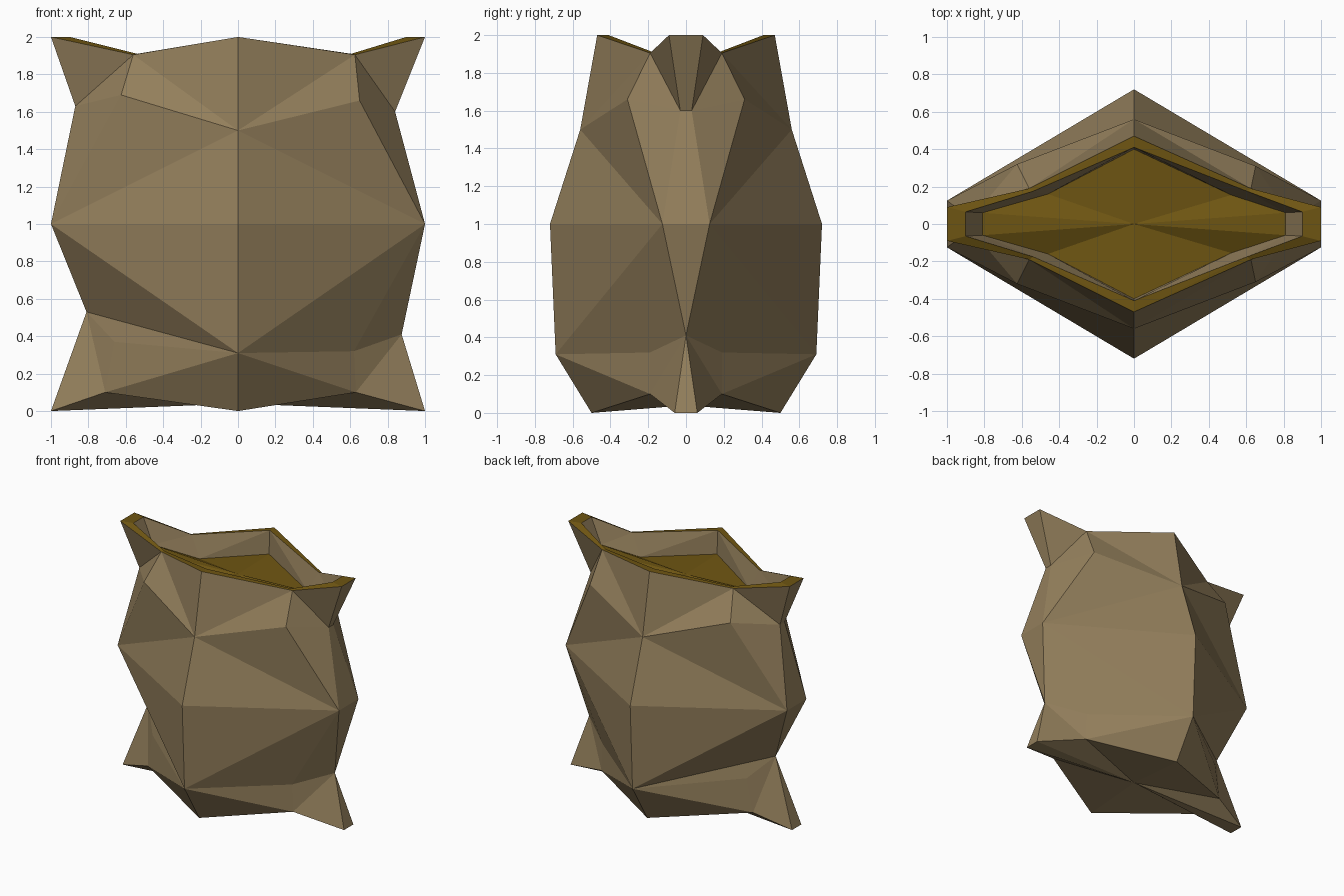
import bpy, bmesh

if "Cube" in bpy.data.objects:
    bpy.data.objects.remove(bpy.data.objects["Cube"])

# Profiles run up the outside, over the rim and down the inside:
# 0 base, 1 lower pinch, 2 belly, 3 neck, 4 outer rim, 5 inner rim, 6 contents level
MIDDLE = [(.50, 0), (.69, .31), (.72, 1), (.56, 1.5), (.47, 2), (.41, 2), (.40, 1.81)]   # y, z

# Each side: fold line and corner line as (x, half depth, z)
SIDES = {
    1: dict(
        fold=[(.63, .19, .10), (.62, .19, .32), None, (.65, .31, 1.66),
              (.625, .19, 1.905), (.605, .175, 1.91), (.52, .155, 1.74)],
        corner=[(1, .06, 0), (.875, 0, .41), (1, .125, 1), (.84, .03, 1.6),
                (1, .09, 2), (.9, .065, 2), (.81, .06, 1.8)]),
    -1: dict(
        fold=[(.71, .15, .10), (.66, .16, .37), None, (.625, .32, 1.69),
              (.56, .19, 1.905), (.54, .175, 1.91), (.46, .16, 1.74)],
        corner=[(1, .06, 0), (.81, 0, .53), (1, .125, 1), (.87, .03, 1.63),
                (1, .09, 2), (.9, .065, 2), (.81, .06, 1.8)]),
}


def material(name, rgb):
    m = bpy.data.materials.new(name)
    m.diffuse_color = (*rgb, 1)
    m.use_nodes = True
    m.node_tree.nodes["Principled BSDF"].inputs["Base Color"].default_value = m.diffuse_color
    return m


CLOTH = material("brown cloth", (.29, .21, .105))
GOLD = material("dark gold", (.155, .09, .006))


class Builder:
    """Collects faces by position, sharing vertices and dropping collapsed corners."""
    def __init__(self):
        self.bm, self.verts = bmesh.new(), {}

    def face(self, pts, mat=0):
        vs = []
        for p in pts:
            key = tuple(round(c, 4) + 0.0 for c in p)
            if key not in self.verts:
                self.verts[key] = self.bm.verts.new(key)
            if self.verts[key] not in vs:
                vs.append(self.verts[key])
        if len(vs) > 2:
            self.bm.faces.new(vs).material_index = mat

    def finish(self, name, mats, face_up=False):
        bmesh.ops.recalc_face_normals(self.bm, faces=self.bm.faces)
        if face_up:
            for f in self.bm.faces:
                f.normal_update()
                if f.normal.z < 0:
                    f.normal_flip()
        me = bpy.data.meshes.new(name)
        self.bm.to_mesh(me)
        self.bm.free()
        for m in mats:
            me.materials.append(m)
        bpy.context.collection.objects.link(bpy.data.objects.new(name, me))


sack, contents = Builder(), Builder()
base_centre, top_centre = (0, 0, .04), (0, 0, 1.8)

for sx, side in SIDES.items():
    for sy in (-1, 1):
        c = [(0, sy * y, z) for y, z in MIDDLE]
        i = [p and (sx * p[0], sy * p[1], p[2]) for p in side["fold"]]
        o = [(sx * p[0], sy * p[1], p[2]) for p in side["corner"]]
        # underside
        sack.face((base_centre, c[0], i[0]))
        sack.face((base_centre, i[0], o[0]))
        # lower band with the pulled-out corner
        for tri in ((c[0], c[1], i[0]), (c[1], i[1], i[0]),
                    (i[0], i[1], o[1]), (i[0], o[1], o[0])):
            sack.face(tri)
        # belly: the crease runs differently on the two sides
        if sx > 0:
            sack.face((c[1], o[2], i[1]))
            sack.face((i[1], o[2], o[1]))
        else:
            sack.face((c[1], o[2], o[1]))
            sack.face((c[1], o[1], i[1]))
        sack.face((c[1], c[2], o[2]))
        sack.face((c[2], c[3], o[2]))
        sack.face((c[3], i[3], o[2]))
        sack.face((i[3], o[3], o[2]))
        # neck and top corner
        for tri in ((c[3], c[4], i[4]), (c[3], i[4], i[3]),
                    (i[3], i[4], o[3]), (o[3], i[4], o[4])):
            sack.face(tri)
        # gold rim (4 to 5) and inner cloth wall (5 to 6)
        for k in (4, 5):
            for a, b in ((c, i), (i, o)):
                sack.face((a[k], b[k], b[k + 1]), 5 - k)
                sack.face((a[k], b[k + 1], a[k + 1]), 5 - k)
        # contents
        contents.face((top_centre, c[6], i[6]))
        contents.face((top_centre, i[6], o[6]))

    # narrow end strip joining front and back corners
    ends = [[(sx * x, s * y, z) for s in (-1, 1)] for x, y, z in side["corner"]]
    for k in range(6):
        sack.face((*ends[k], *reversed(ends[k + 1])), 1 if k == 4 else 0)
    sack.face((base_centre, *ends[0]))
    contents.face((top_centre, *ends[6]))

sack.finish("sack", [CLOTH, GOLD])
contents.finish("contents", [GOLD], face_up=True)
